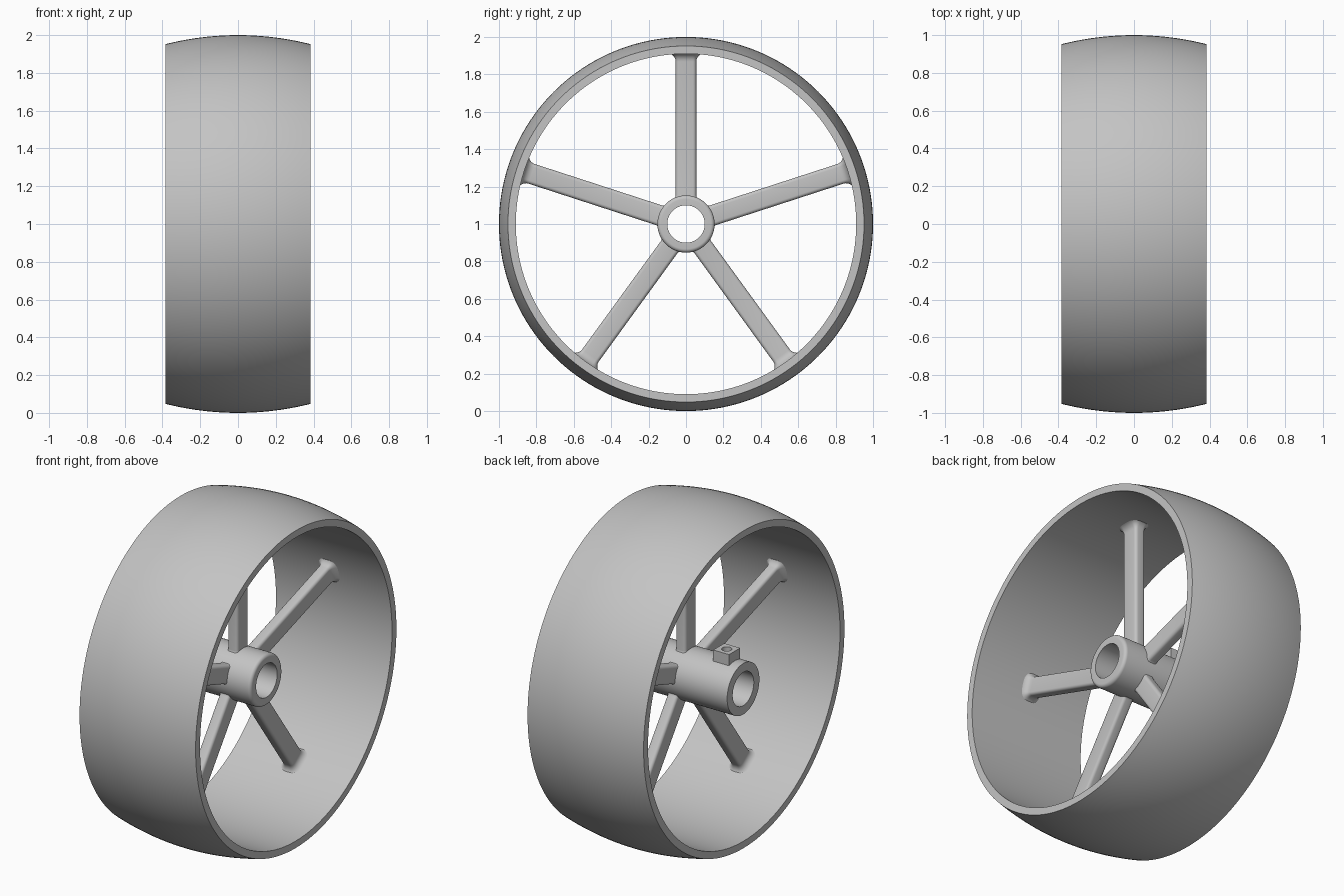
import bpy
import bmesh
from math import sin, cos, pi, radians
from mathutils import Matrix, Vector

old = bpy.data.objects.get("Cube")
if old:
    bpy.data.objects.remove(old, do_unlink=True)

CENTRE = Vector((0, 0, 1))
HALF_WIDTH = 0.385

iron = bpy.data.materials.new("grey cast iron")
iron.use_nodes = True
colour = (0.55, 0.55, 0.55, 1)
iron.diffuse_color = colour
iron.node_tree.nodes["Principled BSDF"].inputs["Base Color"].default_value = colour


def finish(name, bm):
    """Turn a bmesh into a named, coloured object."""
    bmesh.ops.recalc_face_normals(bm, faces=bm.faces)
    mesh = bpy.data.meshes.new(name)
    bm.to_mesh(mesh)
    bm.free()
    mesh.materials.append(iron)
    obj = bpy.data.objects.new(name, mesh)
    bpy.context.collection.objects.link(obj)
    return obj


def bridge(bm, rings, closed):
    """Skin neighbouring vertex rings with quads."""
    pairs = list(zip(rings, rings[1:]))
    if closed:
        pairs.append((rings[-1], rings[0]))
    for a, b in pairs:
        n = len(a)
        for i in range(n):
            j = (i + 1) % n
            bm.faces.new((a[i], a[j], b[j], b[i]))


def lathe(name, profile, steps):
    """Revolve a closed (x, radius) profile about the axle."""
    bm = bmesh.new()
    rings = []
    for k in range(steps):
        a = 2 * pi * k / steps
        rings.append([bm.verts.new(CENTRE + Vector((x, r * sin(a), r * cos(a))))
                      for x, r in profile])
    bridge(bm, rings, True)
    return finish(name, bm)


# Crowned rim with a straight bore
crown = [HALF_WIDTH * (i / 12 - 1) for i in range(25)]
rim_profile = [(x, 1 - 0.048 * (x / HALF_WIDTH) ** 2) for x in crown]
rim_profile += [(HALF_WIDTH, 0.91), (-HALF_WIDTH, 0.91)]
parts = [lathe("rim", rim_profile, 160)]

# Off-centre hub: rounded short end, square long end
ROUND = 0.02
hub_profile = [(-0.38, 0.1), (-0.38, 0.153)]
for i in range(7):
    a = pi / 2 * i / 6
    hub_profile.append((0.19 - ROUND + ROUND * sin(a), 0.153 - ROUND + ROUND * cos(a)))
hub_profile.append((0.19, 0.1))
hub = lathe("hub", hub_profile, 80)
parts.append(hub)


# Spokes: rounded bars that flare into hub and rim
def rounded_ring(bm, radius, flare, turn):
    half_x, half_y, corner = 0.034 + flare, 0.055 + flare, 0.018 + flare
    ring = []
    for q, (sx, sy) in enumerate(((1, 1), (-1, 1), (-1, -1), (1, -1))):
        for i in range(6):
            a = pi / 2 * (q + i / 5)
            p = Vector((sx * (half_x - corner) + corner * cos(a),
                        sy * (half_y - corner) + corner * sin(a), radius))
            ring.append(bm.verts.new(CENTRE + turn @ p))
    return ring


def spoke_stations(inner=0.128, inner_fillet=0.025, outer=0.913, outer_fillet=0.045):
    angles = [pi / 2 * i / 7 for i in range(8)]
    start = [(inner + inner_fillet * sin(a), inner_fillet * (1 - cos(pi / 2 - a)))
             for a in angles]
    start = [(r, inner_fillet * (1 - sin(a))) for (r, _), a in zip(start, angles)]
    start = [(inner + inner_fillet * (1 - cos(a)), f) for (_, f), a in zip(start, angles)]
    end = [(outer - outer_fillet * (1 - sin(a)), outer_fillet * (1 - cos(a)))
           for a in angles]
    return start + end


for k in range(5):
    turn = Matrix.Rotation(2 * pi * k / 5, 3, "X")
    bm = bmesh.new()
    rings = [rounded_ring(bm, r, f, turn) for r, f in spoke_stations()]
    bridge(bm, rings, False)
    bm.faces.new(rings[0])
    bm.faces.new(rings[-1])
    parts.append(finish(f"spoke_{k + 1}", bm))

# Drilled square boss on the long end of the hub
BOSS_X = -0.27
bm = bmesh.new()
bmesh.ops.create_cube(bm, size=1, matrix=Matrix.Translation((BOSS_X, 0, 1.168))
                      @ Matrix.Diagonal((0.105, 0.105, 0.085, 1)))
boss = finish("oil_boss", bm)
parts.append(boss)

bm = bmesh.new()
bmesh.ops.create_cone(bm, cap_ends=True, segments=32, radius1=0.028, radius2=0.028,
                      depth=0.25, matrix=Matrix.Translation((BOSS_X, 0, 1.175)))
drill = finish("drill_cutter", bm)
drill.hide_render = True
for obj in (boss, hub):
    cut = obj.modifiers.new("oil hole", "BOOLEAN")
    cut.operation = "DIFFERENCE"
    cut.solver = "EXACT"
    cut.object = drill
    bpy.context.view_layer.objects.active = obj
    bpy.ops.object.modifier_apply(modifier=cut.name)
bpy.data.objects.remove(drill, do_unlink=True)

# Smooth shading with crisp machined edges
bpy.ops.object.select_all(action="DESELECT")
for obj in parts:
    obj.select_set(True)
bpy.context.view_layer.objects.active = parts[0]
bpy.ops.object.shade_smooth_by_angle(angle=radians(32))
